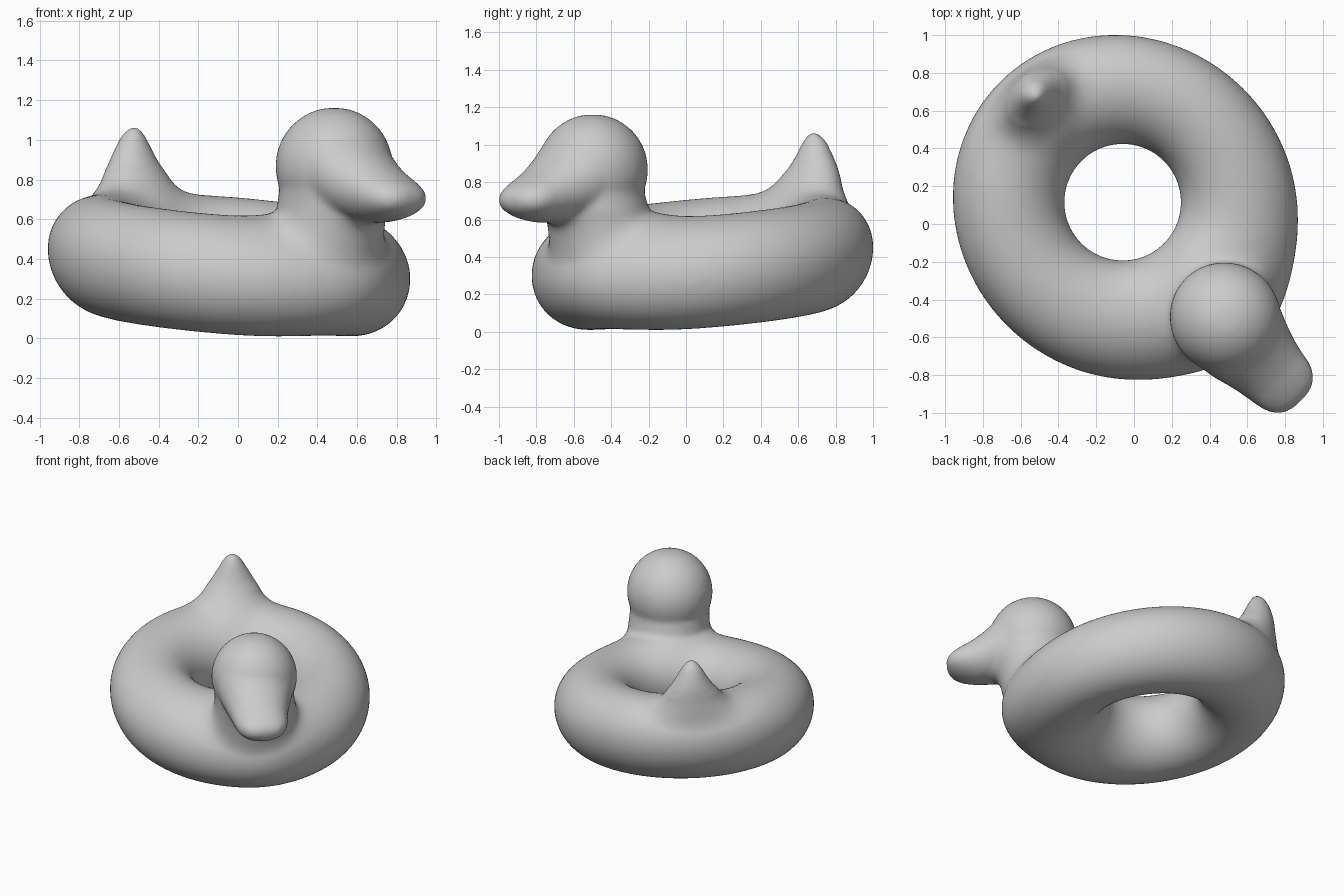
import bpy, bmesh
from math import sin, cos, pi, sqrt, exp
from mathutils import Vector

if "Cube" in bpy.data.objects:
    bpy.data.objects.remove(bpy.data.objects["Cube"])

# Local axes: u runs diagonally from tail to bill, v runs across
U = Vector((sqrt(.5), -sqrt(.5), 0))
V = Vector((sqrt(.5), sqrt(.5), 0))
Z = Vector((0, 0, 1))
bm = bmesh.new()


def pos(u, v, z):
    return U * u + V * v + Z * z


def bridge(rings, closed=False):
    n = len(rings[0])
    pairs = list(zip(rings, rings[1:]))
    if closed:
        pairs.append((rings[-1], rings[0]))
    for a, b in pairs:
        for i in range(n):
            j = (i + 1) % n
            bm.faces.new((a[i], a[j], b[j], b[i]))
    if not closed:
        bm.faces.new(rings[0][::-1])
        bm.faces.new(rings[-1])


def loft(sections, a, b, n=40):
    # each section: (u, v, z, radius along a, radius along b)
    rings = []
    for u, v, z, ra, rb in sections:
        c = pos(u, v, z)
        rings.append([bm.verts.new(c + a * ra * cos(2 * pi * i / n) + b * rb * sin(2 * pi * i / n))
                      for i in range(n)])
    bridge(rings)


# Inflatable ring: slightly oval outside, round hole, tilted up at the tail,
# swelling a little at the chest and under the tail
rings = []
for k in range(96):
    t = 2 * pi * k / 96
    chest = exp(-(min(t, 2 * pi - t) / .42) ** 2)
    rump = exp(-((t - pi) / .4) ** 2)
    outer = pos(-.095 + (.94 + .06 * chest) * cos(t), .03 + .887 * sin(t), 0)
    inner = pos(-.124 + .308 * cos(t), .039 + .308 * sin(t), 0)
    mid, half = (outer + inner) / 2, (outer - inner) / 2
    ring = []
    for i in range(40):
        s = 2 * pi * i / 40
        p = mid + half * cos(s)
        h = .287 + .05 * chest + .02 * rump if sin(s) > 0 else .312
        p.z = .367 - .11 * p.dot(U) + .02 * chest + h * sin(s)
        ring.append(bm.verts.new(p))
    rings.append(ring)
bridge(rings, closed=True)

# Neck
loft([(.53, 0, .20, .24, .22), (.58, 0, .35, .30, .28), (.60, 0, .46, .31, .31),
      (.63, 0, .56, .298, .295), (.67, 0, .64, .285, .277), (.69, -.01, .74, .28, .27)], U, V)

# Skull
skull = []
for k in range(1, 20):
    s = pi * k / 20
    skull.append((.695, -.01, .867 - .297 * cos(s), .30 * sin(s), .293 * sin(s)))
loft(skull, U, V)

# Bill, as sections from the face forward
bill = [(.69, .27, .595, 1.14), (.79, .27, .595, 1.13), (.88, .25, .587, 1.07), (.96, .222, .58, .985),
        (1.04, .20, .58, .915), (1.11, .187, .586, .863), (1.18, .175, .60, .822),
        (1.235, .15, .622, .787), (1.268, .115, .647, .76), (1.287, .06, .677, .73)]
loft([(u, -.012 - .025 * min(1, (u - .68) / .4), (lo + hi) / 2, w, (hi - lo) / 2)
      for u, w, lo, hi in bill], V, Z)

# Tail, a flared cone
tail = [(-.48, .57, .50, .22, .30), (-.485, .58, .62, .23, .36), (-.495, .605, .70, .215, .31),
        (-.505, .635, .75, .18, .245), (-.515, .66, .81, .145, .195), (-.525, .682, .88, .115, .145),
        (-.528, .688, .95, .09, .103), (-.528, .688, 1.02, .06, .065), (-.525, .682, 1.062, .028, .028)]
loft([((x - y) * sqrt(.5), (x + y) * sqrt(.5), z, a, b) for x, y, z, a, b in tail], U, V)

bmesh.ops.recalc_face_normals(bm, faces=bm.faces)
mesh = bpy.data.meshes.new("duck_swim_ring")
bm.to_mesh(mesh)
bm.free()
duck = bpy.data.objects.new("duck_swim_ring", mesh)
bpy.context.collection.objects.link(duck)

# Fuse the parts into one skin
fuse = duck.modifiers.new("fuse", 'REMESH')
fuse.mode = 'VOXEL'
fuse.voxel_size = .018
fuse.use_smooth_shade = True
soft = duck.modifiers.new("soften", 'SMOOTH')
soft.factor = .5
soft.iterations = 12
graph = bpy.context.evaluated_depsgraph_get()
skin = bpy.data.meshes.new_from_object(duck.evaluated_get(graph))
duck.modifiers.clear()
duck.data = skin

# Extra softening only where neck and tail meet the ring
seams = duck.vertex_groups.new(name="seams")
for v in skin.vertices:
    w = 0
    for c, r, h in ((pos(.63, 0, .50), .50, .17), (pos(-.76, .06, .70), .48, .14)):
        d = v.co - c
        q = (d.x ** 2 + d.y ** 2) / r ** 2 + (d.z / h) ** 2
        w = max(w, min(1, 2 * (1 - q)))
    if w > 0:
        seams.add([v.index], w, 'REPLACE')
blend = duck.modifiers.new("blend", 'SMOOTH')
blend.factor = .5
blend.iterations = 70
blend.vertex_group = "seams"
